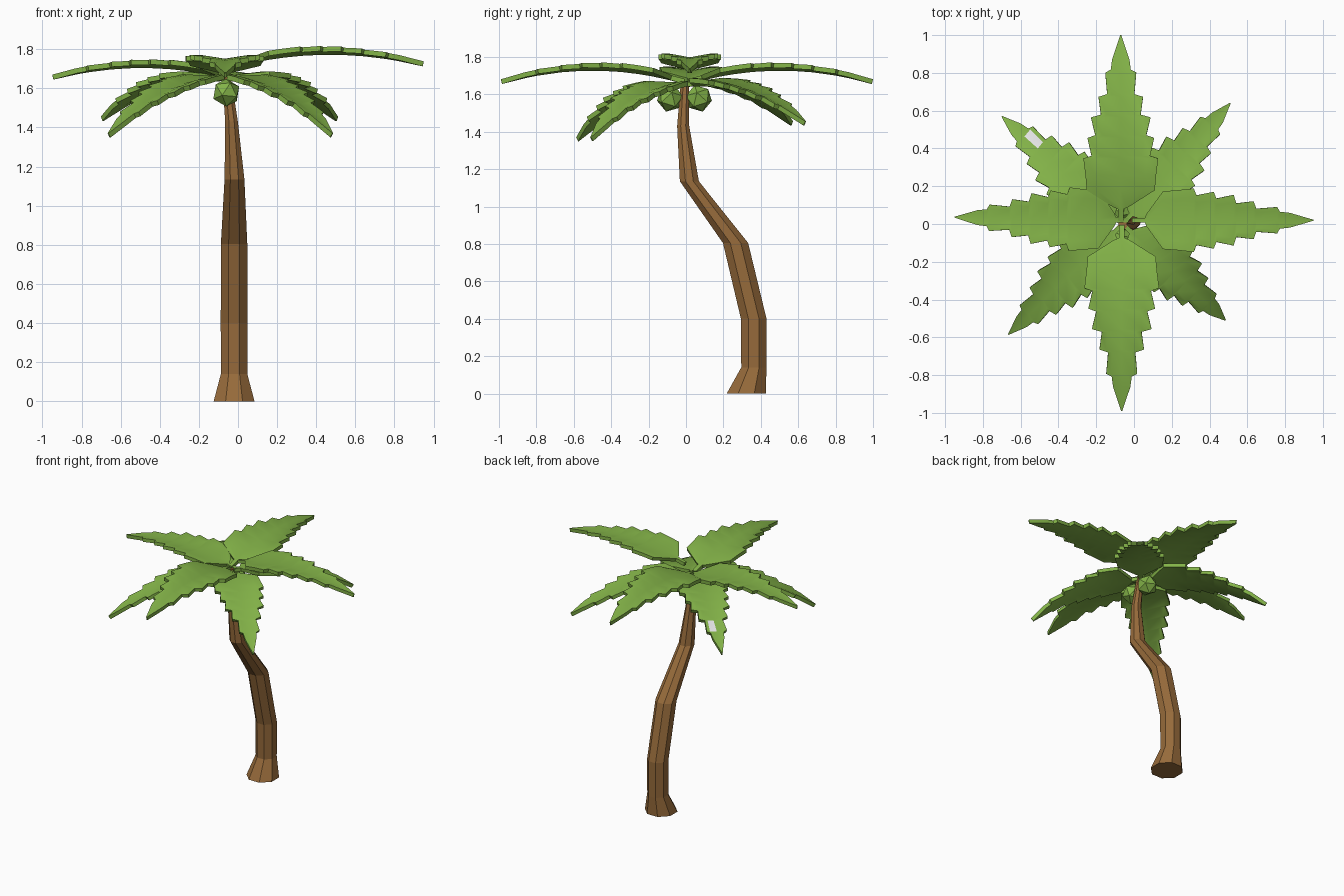
import bpy, bmesh, math
from mathutils import Matrix, Vector

if "Cube" in bpy.data.objects:
    bpy.data.objects.remove(bpy.data.objects["Cube"])


def material(name, rgb):
    m = bpy.data.materials.new(name)
    m.diffuse_color = (*rgb, 1)
    m.use_nodes = True
    m.node_tree.nodes["Principled BSDF"].inputs["Base Color"].default_value = m.diffuse_color
    return m


GREEN = material("leaf_green", (0.228, 0.45, 0.065))
BROWN = material("bark_brown", (0.305, 0.145, 0.043))
PALE = material("pale_grey", (0.8, 0.8, 0.8))


def add_object(name, bm, *mats):
    bmesh.ops.recalc_face_normals(bm, faces=bm.faces)
    me = bpy.data.meshes.new(name)
    bm.to_mesh(me)
    bm.free()
    for m in mats:
        me.materials.append(m)
    ob = bpy.data.objects.new(name, me)
    bpy.context.collection.objects.link(ob)
    return ob


# Trunk: eight-sided rings along a bent path (x, y, z, radius)
RINGS = [(-0.02, 0.322, 0.0, 0.113), (-0.02, 0.363, 0.14, 0.073),
         (-0.02, 0.362, 0.40, 0.074), (-0.02, 0.265, 0.805, 0.073),
         (-0.018, 0.018, 1.135, 0.055), (-0.033, -0.015, 1.43, 0.035),
         (-0.06, -0.005, 1.67, 0.024)]
bm = bmesh.new()
rows = []
for x, y, z, r in RINGS:
    rows.append([bm.verts.new((x + r * math.cos(a), y + r * math.sin(a), z))
                 for a in (math.tau * (k + 0.5) / 8 for k in range(8))])
for a, b in zip(rows, rows[1:]):
    for k in range(8):
        n = (k + 1) % 8
        bm.faces.new((a[k], a[n], b[n], b[k]))
bm.faces.new(rows[0])
bm.faces.new(rows[-1])
add_object("trunk", bm, BROWN)

# Coconuts: low-poly balls on both sides of the trunk top
for name, y, tilt in (("coconut_front", -0.085, -0.3), ("coconut_back", 0.068, 0.3)):
    bm = bmesh.new()
    bmesh.ops.create_icosphere(bm, subdivisions=1, radius=0.074,
                               matrix=Matrix.Translation((-0.06, y, 1.578))
                               @ Matrix.Rotation(tilt, 4, 'X'))
    add_object(name, bm, GREEN)

# Frond outline: distance along the rib, half width; steps make the teeth
OUTLINE = [(0, .015), (.07, .015), (.08, .04), (.17, .18), (.25, .187),
           (.34, .198), (.355, .155), (.45, .177), (.465, .135),
           (.56, .158), (.575, .105), (.67, .118), (.685, .072),
           (.80, .082), (.815, .053), (.87, .046), (1.0, .003)]


def frond(name, origin, heading, length, width, pitch, arch):
    """Arched leaf with a creased rib; heading and pitch in degrees."""
    bm = bmesh.new()
    rows = []
    for t, w in OUTLINE:
        z = arch * 4 * t * (1 - t)
        rows.append([bm.verts.new((t * length, s * w * width,
                                   z + 0.11 * w * (s != 0)))
                     for s in (-1, -0.7, 0, 0.7, 1)])
    for a, b in zip(rows, rows[1:]):
        for k in range(4):
            bm.faces.new((a[k], b[k], b[k + 1], a[k + 1]))
    bm.transform(Matrix.Translation(origin)
                 @ Matrix.Rotation(math.radians(heading), 4, 'Z')
                 @ Matrix.Rotation(math.radians(pitch), 4, 'Y'))
    bm.normal_update()
    ob = add_object(name, bm, GREEN, PALE)
    if ob.data.polygons[20].normal.z < 0:
        ob.data.flip_normals()
    mod = ob.modifiers.new("thickness", 'SOLIDIFY')
    mod.thickness = 0.026
    mod.offset = -1
    bpy.ops.object.select_all(action='DESELECT')
    ob.select_set(True)
    bpy.context.view_layer.objects.active = ob
    bpy.ops.object.modifier_apply(modifier=mod.name)
    bpy.ops.object.shade_smooth_by_angle(angle=math.radians(40))
    return ob


# Upper fronds along the axes
frond("upper_frond_right", (-0.01, 0.02, 1.738), 0, 0.96, 0.85, 0, 0.06)
frond("upper_frond_back", (-0.07, 0.01, 1.68), 90, 0.99, 1, 0, 0.072)
frond("upper_frond_left", (-0.03, 0.02, 1.67), 179, 0.92, 0.85, 0, 0.06)
frond("upper_frond_front", (-0.065, -0.005, 1.68), 270, 0.985, 1, 0, 0.072)

# Lower drooping fronds aimed at their tips
TIPS = {"back_right": (0.51, 0.64, 1.455), "back_left": (-0.70, 0.57, 1.455),
        "front_left": (-0.665, -0.585, 1.37), "front_right": (0.485, -0.51, 1.37)}
crown = Vector((-0.06, 0, 1.665))
for side, tip in TIPS.items():
    d = Vector(tip) - crown
    flat = math.hypot(d.x, d.y)
    ob = frond("lower_frond_" + side, crown, math.degrees(math.atan2(d.y, d.x)),
               d.length, 0.85, math.degrees(math.atan2(-d.z, flat)), 0.07)
    # Small pale patch on top of one frond, on the rear side of its rib
    if side == "back_left":
        along = d.xy.normalized()
        for p in ob.data.polygons:
            v = (p.center - crown).xy
            t = v.dot(along) / flat
            across = v.x * along.y - v.y * along.x
            if p.normal.z > 0.5 and 0.71 < t < 0.79 and 0 < across < 0.045:
                p.material_index = 1
